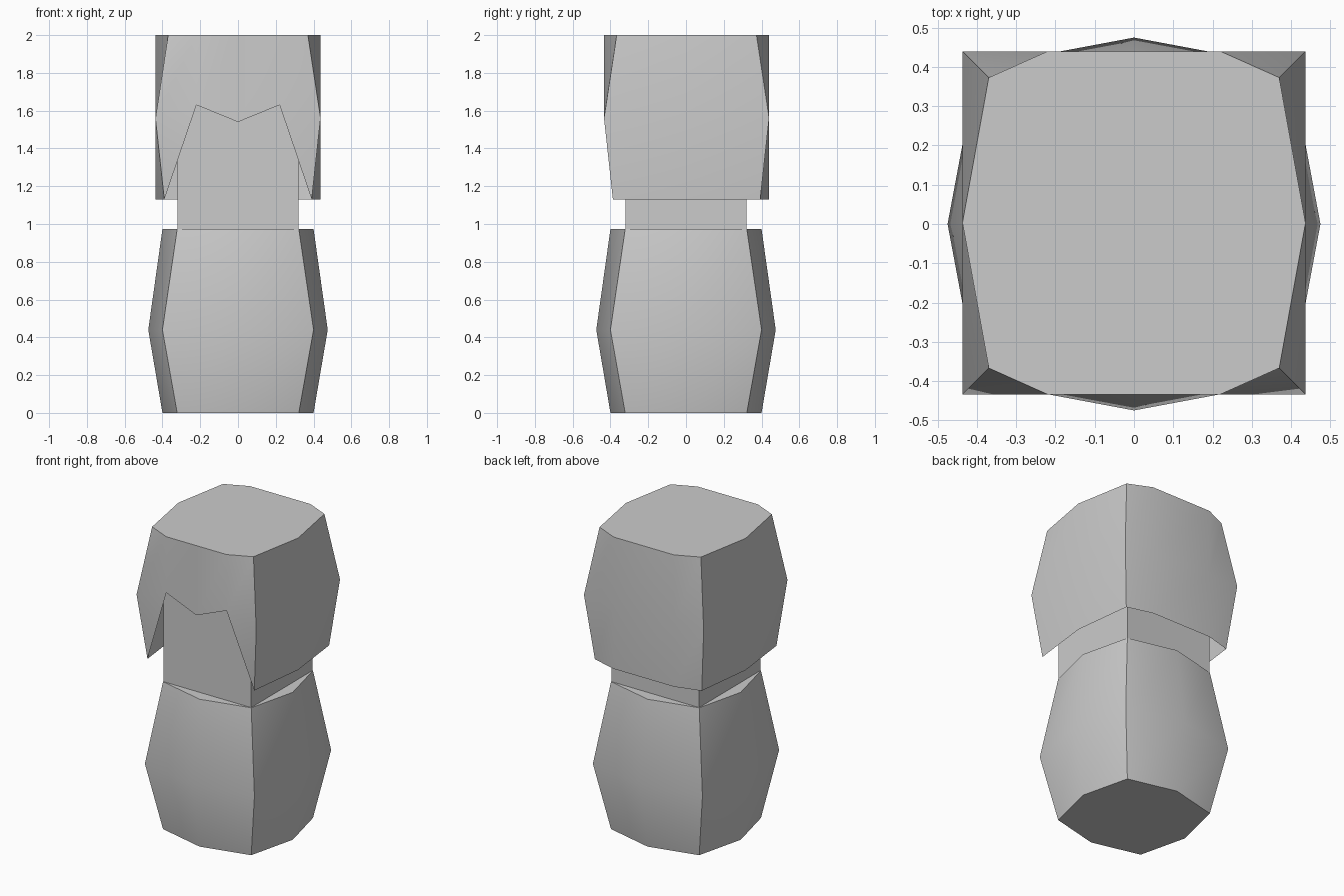
import bpy, math

if "Cube" in bpy.data.objects:
    bpy.data.objects.remove(bpy.data.objects["Cube"])


def make(name, verts, faces):
    mesh = bpy.data.meshes.new(name)
    mesh.from_pydata(verts, [], faces)
    mesh.update()
    ob = bpy.data.objects.new(name, mesh)
    bpy.context.collection.objects.link(ob)
    bpy.ops.object.select_all(action='DESELECT')
    bpy.context.view_layer.objects.active = ob
    ob.select_set(True)
    bpy.ops.object.shade_smooth_by_angle(angle=math.radians(40))
    return ob


def band(lo, hi, n, skip=()):
    """Quads joining two rings of n points, outward facing."""
    return [(lo + i, lo + (i + 1) % n, hi + (i + 1) % n, hi + i)
            for i in range(n) if i not in skip]


# Barrel body: eight-sided rings, bulging at the middle
def body_ring(c, m, z):
    return [(x, y, z) for x, y in ((-c, -c), (0, -m), (c, -c), (m, 0),
                                   (c, c), (0, m), (-c, c), (-m, 0))]


verts = body_ring(.322, .40, 0) + body_ring(.40, .475, .44) + body_ring(.322, .40, .973)
make("body", verts, band(0, 8, 8) + band(8, 16, 8)
     + [tuple(range(7, -1, -1)), tuple(range(16, 24))])

# Inner head block, showing as neck and face
bpy.ops.mesh.primitive_cube_add(size=1, location=(0, 0, (.973 + 1.65) / 2))
head = bpy.context.object
head.name = "head"
head.scale = (.64, .64, 1.65 - .973)


# Open hair shell: flat sides, pinched corners, jagged fringe at the front
def hair_ring(c, z, fringe=None):
    s, w, dy = .437, .22, .003
    za, zb = fringe or (z, z)
    pts = [(-c, -c, z), (-w, -s, za), (0, -s, zb), (w, -s, za), (c, -c, z), (s, 0, z),
           (c, c, z), (w, s, z), (-w, s, z), (-c, c, z), (-s, 0, z)]
    return [(x, y + dy, h) for x, y, h in pts]


n = 11
verts = hair_ring(.39, 1.13) + hair_ring(.437, 1.56, (1.63, 1.54)) + hair_ring(.37, 2.0)
faces = band(0, n, n, skip=(0, 1, 2, 3)) + band(n, 2 * n, n)
faces += [(0, n + 1, n), (4, n + 4, n + 3), tuple(range(2 * n, 3 * n))]
# drop the three unused points below the fringe
keep = [i for i in range(len(verts)) if i not in (1, 2, 3)]
index = {old: new for new, old in enumerate(keep)}
make("hair", [verts[i] for i in keep], [tuple(index[i] for i in f) for f in faces])
